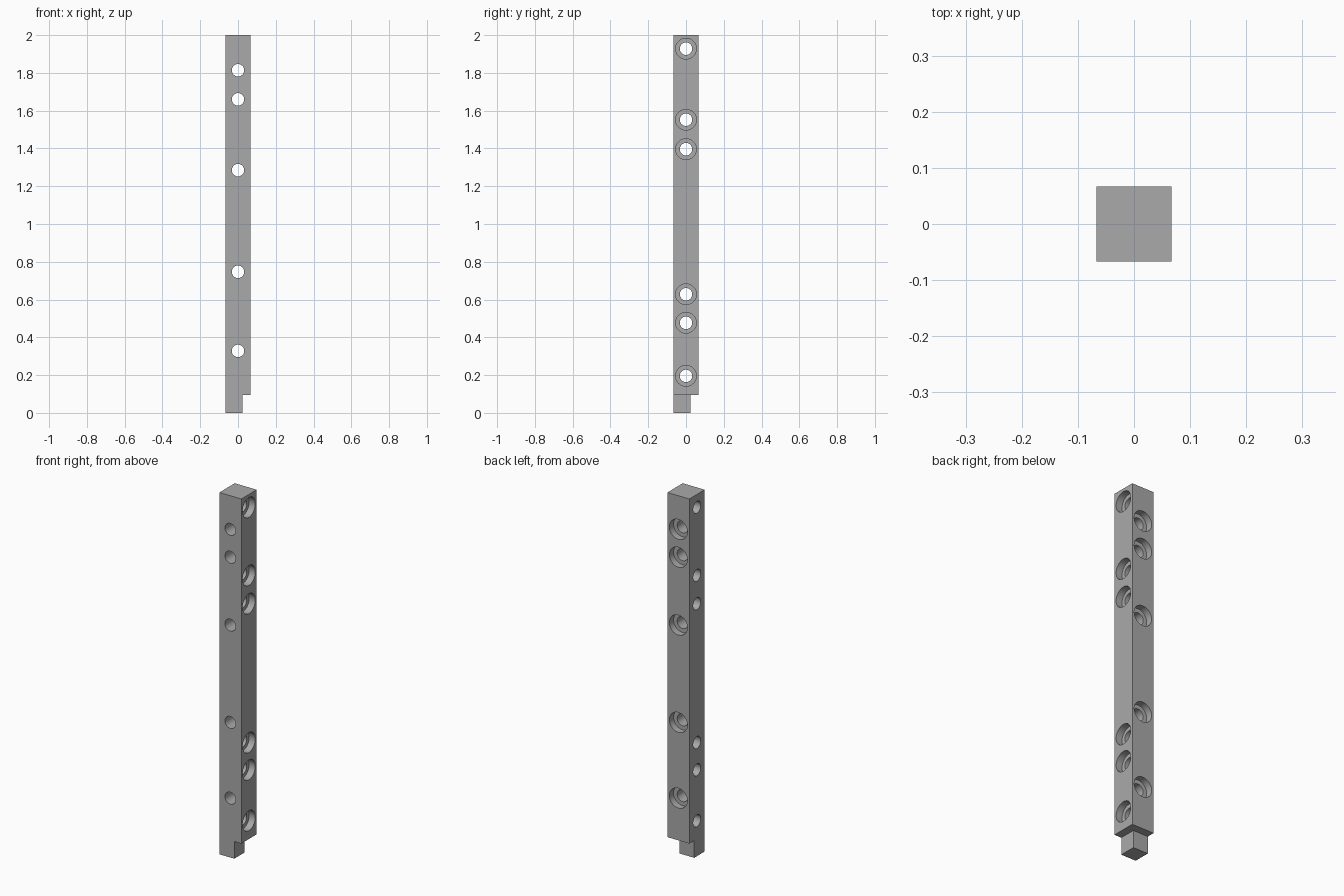
import bpy, bmesh, math
from mathutils import Matrix, Vector

HALF = 0.067          # half the post width
HOLE, BORE = 0.033, 0.055
BORE_DEPTH = 0.037
FOOT_EDGE, FOOT_TOP = 0.024, 0.095
BACK_BORES = (0.328, 0.747, 1.285, 1.66, 1.814)
LEFT_BORES = (0.196, 0.477, 0.628, 1.396, 1.552, 1.928)

cube = bpy.data.objects.get("Cube")
if cube:
    bpy.data.objects.remove(cube, do_unlink=True)

grey = bpy.data.materials.new("plain grey")
grey.use_nodes = True
colour = (0.4, 0.4, 0.4, 1)
grey.diffuse_color = colour
grey.node_tree.nodes["Principled BSDF"].inputs["Base Color"].default_value = colour


def make_object(name, bm):
    bmesh.ops.recalc_face_normals(bm, faces=bm.faces)
    mesh = bpy.data.meshes.new(name)
    bm.to_mesh(mesh)
    bm.free()
    mesh.materials.append(grey)
    obj = bpy.data.objects.new(name, mesh)
    bpy.context.collection.objects.link(obj)
    return obj


def add_bolt_hole(bm, z, turn, segments=48):
    """Stepped plug along +x, turned about z, wide at its outer end."""
    step = HALF - BORE_DEPTH
    profile = [(-0.1, HOLE), (step, HOLE), (step, BORE), (0.1, BORE)]
    place = Matrix.Translation((0, 0, z)) @ Matrix.Rotation(turn, 4, 'Z')
    rings = []
    for x, r in profile:
        angles = [math.tau * i / segments for i in range(segments)]
        rings.append([bm.verts.new(place @ Vector((x, r * math.cos(a), r * math.sin(a))))
                      for a in angles])
    for a, b in zip(rings, rings[1:]):
        for i in range(segments):
            j = (i + 1) % segments
            bm.faces.new((a[i], a[j], b[j], b[i]))
    bm.faces.new(rings[0])
    bm.faces.new(rings[-1])


# Square post
bm = bmesh.new()
bmesh.ops.create_cube(bm, size=1)
bmesh.ops.scale(bm, vec=(2 * HALF, 2 * HALF, 2), verts=bm.verts)
bmesh.ops.translate(bm, vec=(0, 0, 1), verts=bm.verts)
post = make_object("post", bm)

# Cutter: bolt holes through both directions
bm = bmesh.new()
for z in LEFT_BORES:
    add_bolt_hole(bm, z, 0)
for z in BACK_BORES:
    add_bolt_hole(bm, z, math.pi / 2)

# Cutter: L-shaped notch that leaves the foot in one corner
e, o = FOOT_EDGE, 0.1
outline = [(e, -o), (o, -o), (o, o), (-o, o), (-o, e), (e, e)]
base = bm.faces.new([bm.verts.new((x, y, -o)) for x, y in outline])
grown = bmesh.ops.extrude_face_region(bm, geom=[base], use_keep_orig=True)
bmesh.ops.translate(bm, vec=(0, 0, FOOT_TOP + o),
                    verts=[g for g in grown["geom"] if isinstance(g, bmesh.types.BMVert)])
cutter = make_object("hole_cutter", bm)
cutter.hide_render = True

# Cut, then drop the cutter
cut = post.modifiers.new("holes", 'BOOLEAN')
cut.operation = 'DIFFERENCE'
cut.solver = 'EXACT'
cut.object = cutter
bpy.ops.object.select_all(action='DESELECT')
post.select_set(True)
bpy.context.view_layer.objects.active = post
bpy.ops.object.modifier_apply(modifier=cut.name)
bpy.data.objects.remove(cutter, do_unlink=True)
bpy.ops.object.shade_smooth_by_angle(angle=math.radians(30))
